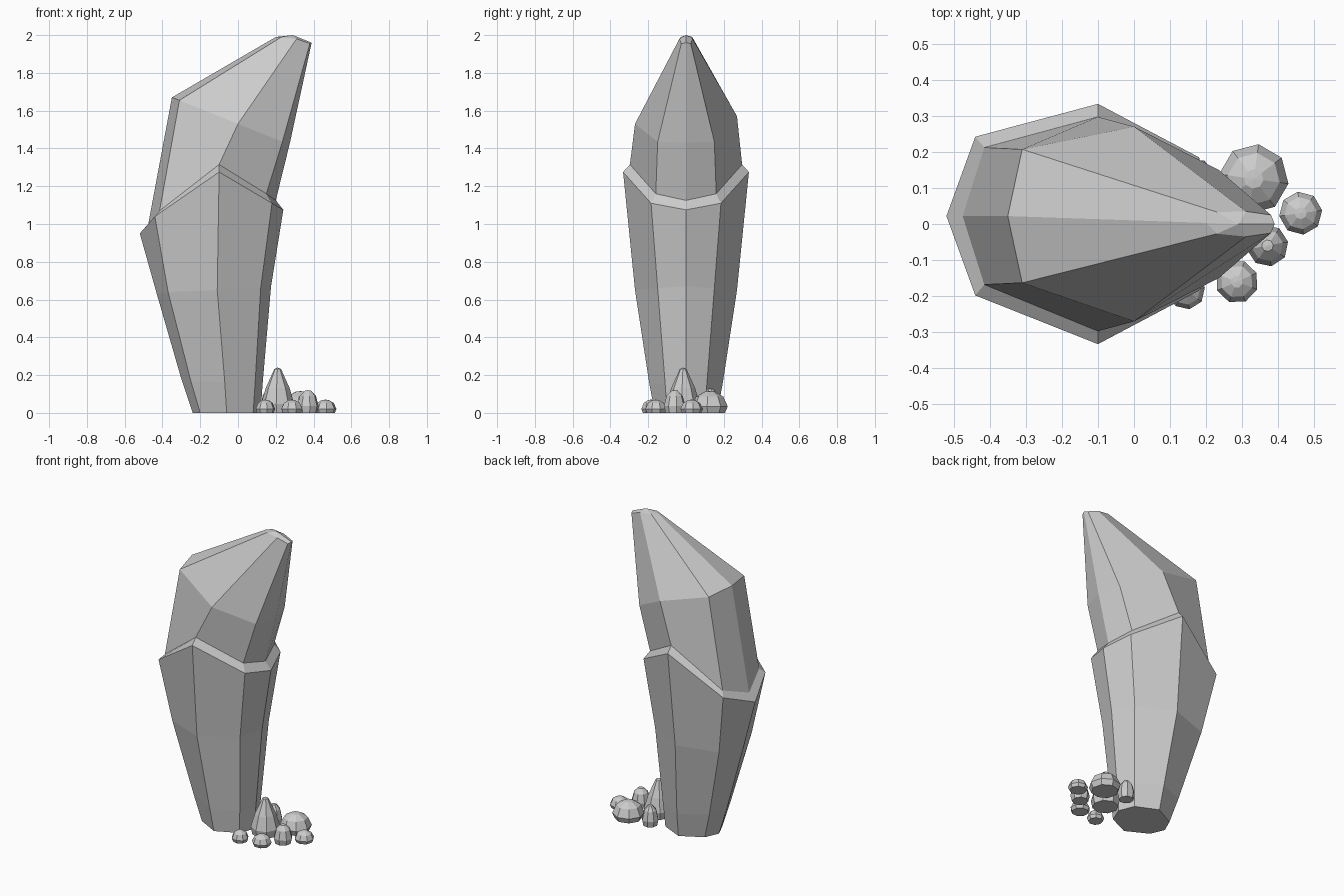
import bpy, bmesh, math, random
from mathutils import Vector

if "Cube" in bpy.data.objects:
    bpy.data.objects.remove(bpy.data.objects["Cube"])

random.seed(4)


def loft(name, rings, tip=None):
    """Skin closed rings of equal length with flat faces and cap both ends."""
    bm = bmesh.new()
    loops = [[bm.verts.new(p) for p in ring] for ring in rings]
    n = len(loops[0])
    for a, b in zip(loops, loops[1:]):
        for i in range(n):
            j = (i + 1) % n
            bm.faces.new((a[i], a[j], b[j], b[i]))
    bm.faces.new(loops[0][::-1])
    if tip:
        t = bm.verts.new(tip)
        for i in range(n):
            bm.faces.new((loops[-1][i], loops[-1][(i + 1) % n], t))
    else:
        bm.faces.new(loops[-1])
    bmesh.ops.recalc_face_normals(bm, faces=bm.faces)
    mesh = bpy.data.meshes.new(name)
    bm.to_mesh(mesh)
    bm.free()
    obj = bpy.data.objects.new(name, mesh)
    bpy.context.collection.objects.link(obj)
    return obj


# Half cross-sections from the left side round the front to the right side
half_rings = [
    [(-.24, 0, 0), (-.20, -.09, 0), (-.06, -.165, 0), (.08, -.10, 0), (.12, 0, 0)],
    [(-.30, 0, .18), (-.25, -.11, .17), (-.07, -.195, .16), (.09, -.11, .15), (.13, 0, .15)],
    [(-.43, 0, .63), (-.37, -.17, .64), (-.11, -.27, .65), (.12, -.15, .66), (.175, 0, .67)],
    [(-.52, 0, .95), (-.44, -.22, 1.04), (-.10, -.333, 1.275), (.18, -.185, 1.11), (.24, 0, 1.075)],
    [(-.475, 0, 1.0), (-.415, -.19, 1.07), (-.10, -.297, 1.315), (.15, -.16, 1.16), (.20, 0, 1.125)],
    [(-.35, 0, 1.67), (-.31, -.185, 1.655), (0, -.27, 1.53), (.235, -.15, 1.435), (.275, 0, 1.43)],
    [(.20, 0, 1.99), (.23, -.03, 1.99), (.31, -.035, 1.98), (.38, -.025, 1.955), (.39, 0, 1.96)],
]
skew = [0, .005, .015, .022, .022, .022, .003]
rings = []
for half, s in zip(half_rings, skew):
    back = [(x, -y, z) for x, y, z in half[3:0:-1]]
    ring = [Vector(p) for p in half + back]
    for i in (0, 1, 7):          # left side leans slightly to the back
        ring[i].y += s
    rings.append(ring)
rings[5][6].z += .04

# Main standing stone
loft("standing_stone", rings, tip=(.29, 0, 2.0))

# Small stones at the foot: x, y, radius, height
stones = [
    (.21, -.015, .088, .24),
    (.332, .125, .097, .115),
    (.462, .03, .060, .07),
    (.37, -.06, .058, .12),
    (.285, -.16, .060, .07),
    (.145, -.185, .052, .07),
    (.17, .13, .052, .13),
]
for k, (x, y, r, h) in enumerate(stones):
    turn = random.uniform(0, math.tau)
    tall = h > .2
    profile = ([(.9, 0), (1, .2), (.72, .55), (.2, .97)] if tall
               else [(.85, 0), (1, .3), (.75, .75), (.28, .98)])
    stone_rings = []
    for s, t in profile:
        stone_rings.append([
            (x + r * s * math.cos(turn + i * math.tau / 8),
             y + r * s * math.sin(turn + i * math.tau / 8), h * t)
            for i in range(8)])
    loft(f"small_stone_{k + 1}", stone_rings, tip=(x, y, h))
